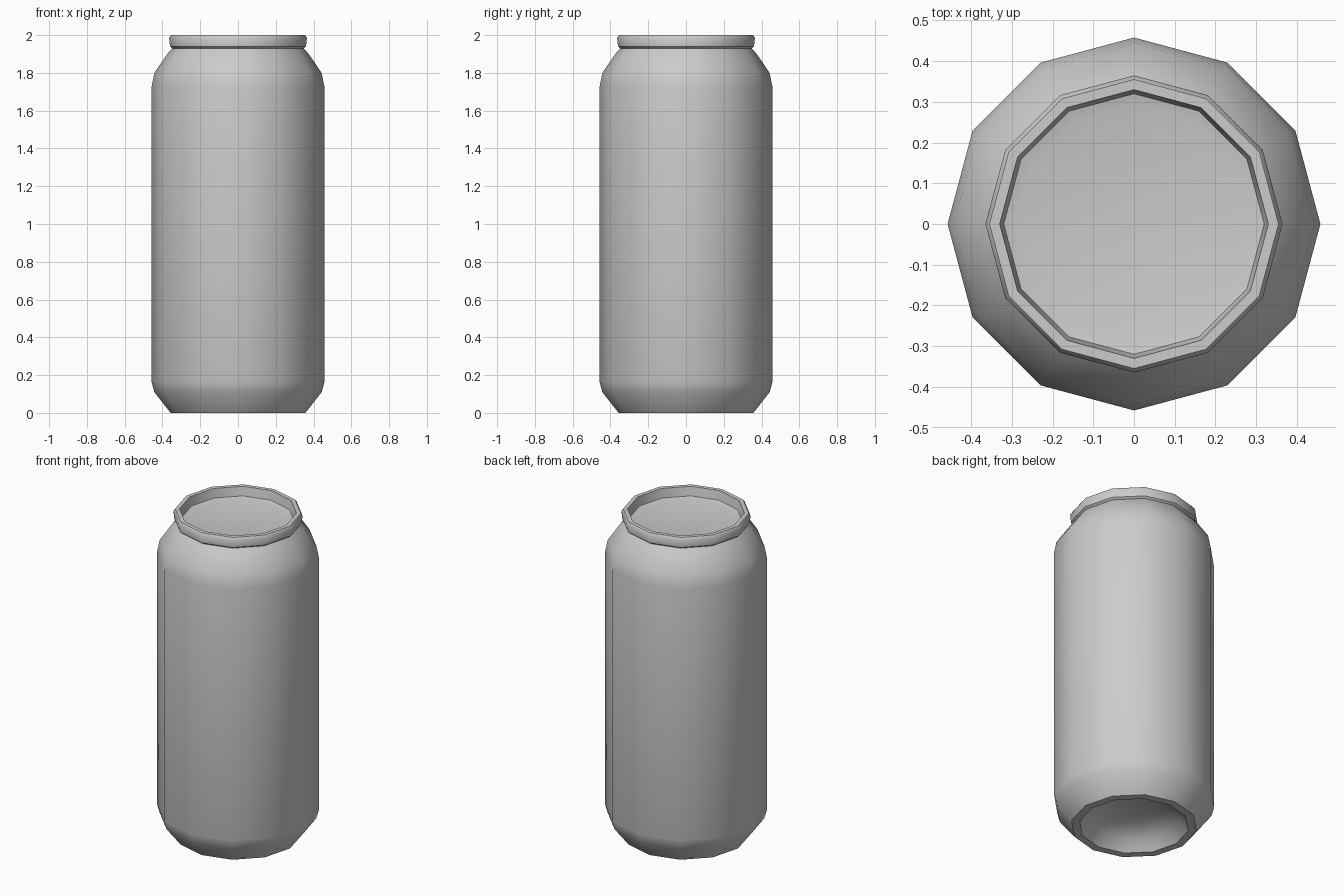
import bpy, bmesh
from math import cos, sin, tau, radians

if "Cube" in bpy.data.objects:
    bpy.data.objects.remove(bpy.data.objects["Cube"])

SIDES = 12


def lathe(name, profile):
    """Revolve (radius, z) points listed from bottom to top; radius 0 makes a pole."""
    bm = bmesh.new()
    rings = []
    for r, z in profile:
        if r == 0:
            rings.append([bm.verts.new((0, 0, z))] * SIDES)
        else:
            rings.append([bm.verts.new((r * cos(tau * i / SIDES), r * sin(tau * i / SIDES), z))
                          for i in range(SIDES)])
    for a, b in zip(rings, rings[1:]):
        for i in range(SIDES):
            j = (i + 1) % SIDES
            corners = list(dict.fromkeys((a[i], a[j], b[j], b[i])))
            bm.faces.new(corners)
    mesh = bpy.data.meshes.new(name)
    bm.to_mesh(mesh)
    bm.free()
    obj = bpy.data.objects.new(name, mesh)
    bpy.context.collection.objects.link(obj)
    bpy.ops.object.select_all(action='DESELECT')
    obj.select_set(True)
    bpy.context.view_layer.objects.active = obj
    bpy.ops.object.shade_smooth_by_angle(angle=radians(40))
    return obj


# Can body: concave base dome, standing ring, side wall and tapered shoulder
lathe("can_body", [
    (0, 0.12), (0.16, 0.105), (0.26, 0.065), (0.31, 0.0),
    (0.357, 0.0), (0.443, 0.11), (0.458, 0.165),
    (0.458, 1.725), (0.443, 1.80), (0.375, 1.90), (0.348, 1.93),
])

# Lid: rolled rim with a recessed top panel
lathe("can_lid", [
    (0.348, 1.93), (0.36, 1.94), (0.365, 1.985), (0.355, 2.0),
    (0.33, 2.0), (0.32, 1.945), (0.29, 1.938), (0, 1.938),
])
